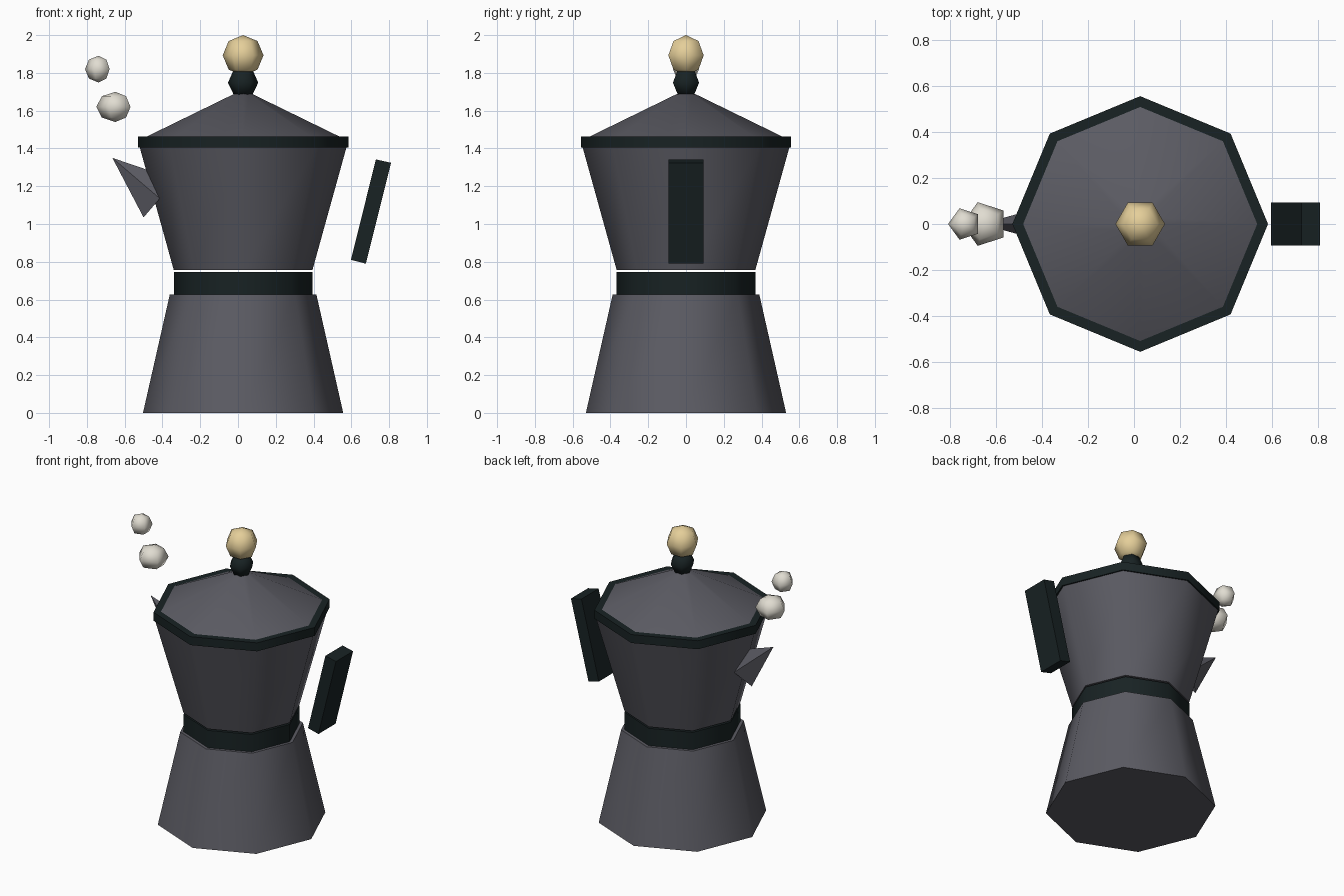
import bpy, bmesh
from math import cos, sin, pi, radians
from mathutils import Vector

if "Cube" in bpy.data.objects:
    bpy.data.objects.remove(bpy.data.objects["Cube"])

CX = 0.027  # axis of the pot


def material(name, rgb):
    m = bpy.data.materials.new(name)
    m.diffuse_color = (*rgb, 1)
    m.use_nodes = True
    m.node_tree.nodes["Principled BSDF"].inputs["Base Color"].default_value = m.diffuse_color
    return m


METAL = material("dark_metal", (0.105, 0.105, 0.125))
BLACK = material("black_plastic", (0.009, 0.016, 0.017))
GOLD = material("pale_gold", (0.78, 0.62, 0.32))
STEAM = material("steam_white", (0.75, 0.72, 0.64))


def finish(name, bm, mat, smooth=None):
    bmesh.ops.recalc_face_normals(bm, faces=bm.faces)
    me = bpy.data.meshes.new(name)
    bm.to_mesh(me)
    bm.free()
    me.materials.append(mat)
    if smooth:
        me.shade_smooth()
        me.set_sharp_from_angle(angle=radians(smooth))
    ob = bpy.data.objects.new(name, me)
    bpy.context.collection.objects.link(ob)
    return ob


def lathe(name, profile, sides, mat, x=CX, phase=0.0, smooth=60):
    """Turn (radius, z) points into a closed n-sided solid."""
    bm = bmesh.new()
    rings = []
    for r, z in profile:
        if r == 0:
            rings.append([bm.verts.new((x, 0, z))] * sides)
        else:
            rings.append([bm.verts.new((x + r * cos(phase + 2 * pi * i / sides),
                                        r * sin(phase + 2 * pi * i / sides), z))
                          for i in range(sides)])
    for a, b in zip(rings, rings[1:]):
        for i in range(sides):
            j = (i + 1) % sides
            bm.faces.new(dict.fromkeys((a[i], a[j], b[j], b[i])))
    for r, ring in ((profile[0][0], rings[0]), (profile[-1][0], rings[-1])):
        if r:
            bm.faces.new(ring)
    return finish(name, bm, mat, smooth)


def ball(name, x, z, r, rz, sides, mat, phase=0.0):
    s = 0.7071
    prof = [(0, z - rz), (r * s, z - rz * s), (r, z), (r * s, z + rz * s), (0, z + rz)]
    return lathe(name, prof, sides, mat, x, phase, 80)


# Octagonal pot
lathe("water_chamber", [(0.53, 0), (0.388, 0.627)], 8, METAL)
lathe("waist_band", [(0.367, 0.627), (0.367, 0.746)], 8, BLACK)
lathe("upper_chamber", [(0.367, 0.756), (0.547, 1.405)], 8, METAL)
lathe("rim", [(0.557, 1.405), (0.557, 1.463)], 8, BLACK)
lathe("lid", [(0.51, 1.463), (0.045, 1.69)], 8, METAL)

# Lid knob
lathe("knob_neck", [(0.05, 1.685), (0.08, 1.748), (0.052, 1.812)], 6, BLACK, smooth=80)
ball("knob", CX, 1.893, 0.108, 0.107, 6, GOLD)

# Steam puffs
ball("steam_large", -0.65, 1.62, 0.1, 0.08, 5, STEAM, pi)
ball("steam_small", -0.738, 1.82, 0.072, 0.071, 5, STEAM, pi)

# Slanted slab handle
bm = bmesh.new()
side = [bm.verts.new((x, -0.093, z)) for x, z in
        ((0.73, 1.342), (0.81, 1.324), (0.677, 0.79), (0.598, 0.81))]
ext = bmesh.ops.extrude_face_region(bm, geom=[bm.faces.new(side)])
bmesh.ops.translate(bm, vec=(0, 0.186, 0),
                    verts=[v for v in ext["geom"] if isinstance(v, bmesh.types.BMVert)])
bm.faces.ensure_lookup_table()
if len(bm.faces) == 5:
    bm.faces.new(side)
finish("handle", bm, BLACK)

# Four-sided pointed spout
bm = bmesh.new()
tip = bm.verts.new((-0.665, 0, 1.35))
base = [bm.verts.new(p) for p in ((-0.5, 0, 1.035), (-0.414, -0.07, 1.135),
                                  (-0.328, 0, 1.235), (-0.414, 0.07, 1.135))]
for i in range(4):
    bm.faces.new((tip, base[i], base[(i + 1) % 4]))
bm.faces.new(base)
finish("spout", bm, METAL)
